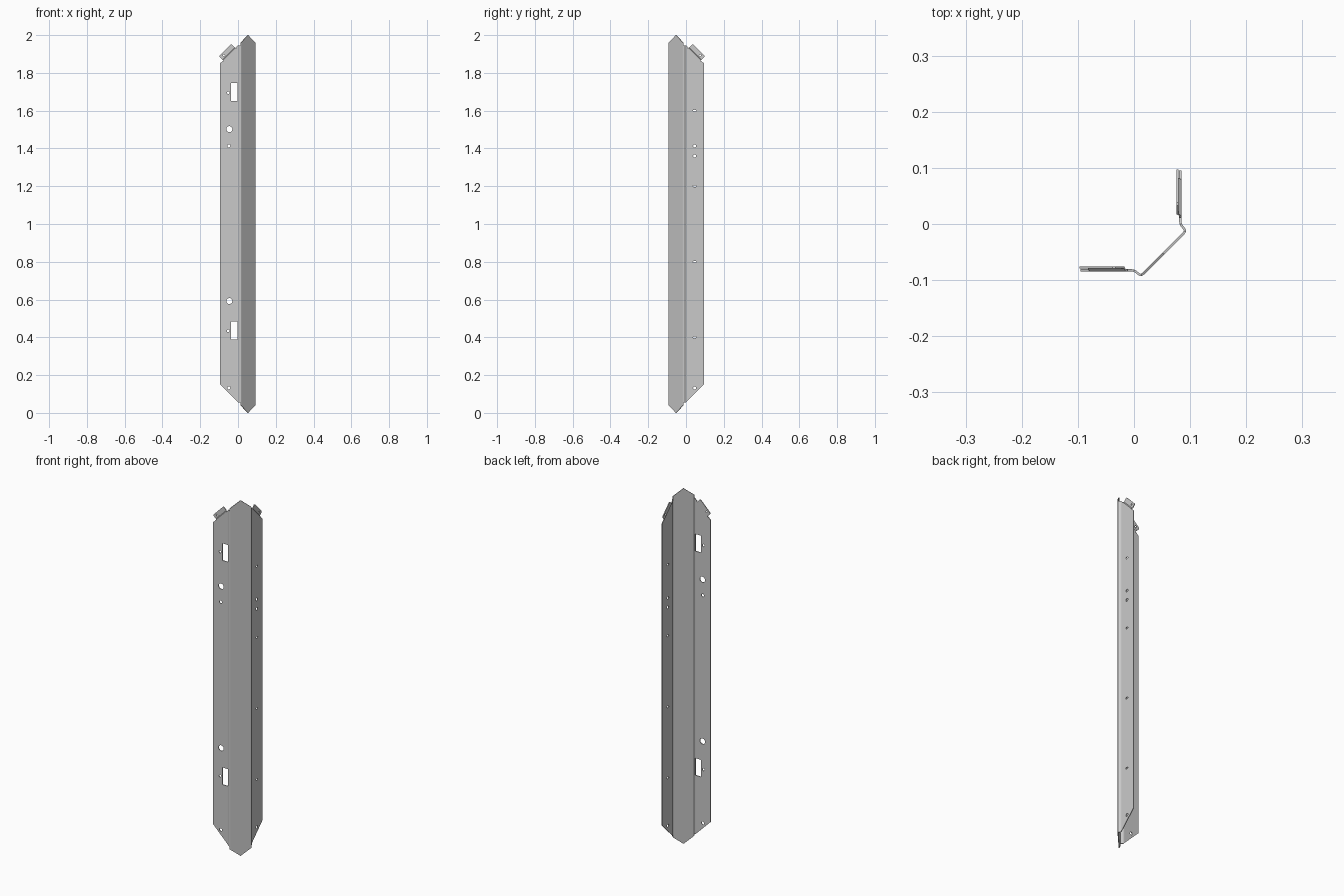
import bpy, bmesh
from math import sin, cos, tau, sqrt
from mathutils import Vector

if "Cube" in bpy.data.objects:
    bpy.data.objects.remove(bpy.data.objects["Cube"])

THICK = 0.004
HEIGHT = 2.0
CUT_Z = 1.945          # height where the slanted flange cut starts
BEND = 0.005           # half-length of each rounded bend

# Folded cross-section, from one flange edge to the other
half = [(-0.095, -0.0825), (0.0, -0.0825), (0.0125, -0.0925)]
profile = [Vector(p) for p in half + [(-y, -x) for x, y in reversed(half)]]
lengths = [0.0]
for a, b in zip(profile, profile[1:]):
    lengths.append(lengths[-1] + (b - a).length)
stations = [s - lengths[-1] / 2 for s in lengths]
EDGE, FLANGE, PANEL = stations[5], stations[4], stations[3]


def fold(s):
    """Point and inward normal of the folded section at sheet position s."""
    i = max(k for k in range(5) if k == 0 or s >= stations[k])
    tangent = (profile[i + 1] - profile[i]).normalized()
    point = profile[i] + tangent * (s - stations[i])
    for k in range(1, 5):
        t = (s - stations[k] + BEND) / (2 * BEND)
        if 0 < t < 1:
            before = (profile[k] - profile[k - 1]).normalized()
            after = (profile[k + 1] - profile[k]).normalized()
            point = profile[k] + BEND * (after * t * t - before * (1 - t) ** 2)
            tangent = before.lerp(after, t).normalized()
    return point, Vector((-tangent.y, tangent.x))


def slant(t, d):
    """Point t along the slanted cut and d beyond it, on the flat sheet."""
    return (FLANGE + (t + d) / sqrt(2), CUT_Z + (d - t) / sqrt(2))


def oval(u, z, r, rz=None):
    return [(u + r * cos(k * tau / 20), z + (rz or r) * sin(k * tau / 20))
            for k in range(20)]


def box(u0, u1, z0, z1):
    return [(u0, z0), (u1, z0), (u1, z1), (u0, z1)]


# Outline of the flat blank: pointed centre, slanted flanges, top tabs
tab = [(0.017, 0), (0.017, -0.003), (0.020, -0.003), (0.020, 0.026),
       (0.024, 0.030), (0.107, 0.030), (0.111, 0.026), (0.111, -0.003),
       (0.114, -0.003), (0.114, 0)]
right = [(0, HEIGHT), (PANEL, 1.958), (PANEL, CUT_Z), (FLANGE, CUT_Z)]
right += [slant(t, d) for t, d in tab]
right += [(EDGE, CUT_Z - EDGE + FLANGE), (EDGE, 0.15),
          (FLANGE, 0.056), (PANEL, 0.056), (PANEL, 0.042), (0, 0)]
outline = right + [(-u, z) for u, z in right[-2:0:-1]]

# Openings in the left-hand flange of the sheet
loops = [outline]
for z in (0.437, 1.698):
    loops.append(box(-FLANGE - 0.037, -FLANGE - 0.001, z - 0.048, z + 0.048))
    loops.append(oval(-FLANGE - 0.052, z - 0.003, 0.007))
for z in (0.592, 1.502):
    loops.append(oval(-FLANGE - 0.046, z, 0.016))
for z in (0.132, 1.413):
    loops.append(oval(-FLANGE - 0.048, z, 0.008))

# Openings in the other flange: small slots and round holes
for z in (0.40, 0.80, 1.20, 1.60):
    loops.append(oval(FLANGE + 0.046, z, 0.009, 0.005))
for z in (0.132, 1.36, 1.413):
    loops.append(oval(FLANGE + 0.046, z, 0.008))

# One pin hole per tab
for side in (-1, 1):
    u, z = slant(0.09, 0.016)
    loops.append(oval(side * u, z, 0.005))

# Fill and thicken the blank as a flat curve, then turn it into a mesh
curve = bpy.data.curves.new("blank", 'CURVE')
curve.dimensions = '2D'
curve.fill_mode = 'BOTH'
curve.extrude = THICK / 2
for pts in loops:
    spline = curve.splines.new('POLY')
    spline.points.add(len(pts) - 1)
    for p, (u, z) in zip(spline.points, pts):
        p.co = (u, z, 0, 1)
    spline.use_cyclic_u = True
blank = bpy.data.objects.new("blank", curve)
bpy.context.collection.objects.link(blank)
deps = bpy.context.evaluated_depsgraph_get()
mesh = bpy.data.meshes.new_from_object(blank.evaluated_get(deps))
bpy.data.objects.remove(blank)

bm = bmesh.new()
bm.from_mesh(mesh)
bmesh.ops.remove_doubles(bm, verts=bm.verts, dist=1e-5)


def crease(point, normal):
    geom = bm.verts[:] + bm.edges[:] + bm.faces[:]
    bmesh.ops.bisect_plane(bm, geom=geom, dist=1e-6,
                           plane_co=point, plane_no=normal)


# Score the rounded bends and the two step lines of each tab
STEP0, STEP1 = 0.001, 0.005
for s in stations[1:-1]:
    for k in range(-2, 3):
        crease((s + BEND * k / 2, 0, 0), (1, 0, 0))
for side in (-1, 1):
    for d in (STEP0, STEP1):
        u, z = slant(0, d)
        crease((side * u, z, 0), (side, 1, 0))

# Fold the sheet along the cross-section and step the tabs inward
for v in bm.verts:
    s, z, height = v.co
    point, normal = fold(s)
    d = (abs(s) - FLANGE + z - CUT_Z) / sqrt(2)
    step = 0.005 * min(max((d - STEP0) / (STEP1 - STEP0), 0), 1)
    point += normal * (height + step)
    v.co = (point.x, point.y, z)
bmesh.ops.recalc_face_normals(bm, faces=bm.faces)
for face in bm.faces:
    face.smooth = False
bm.to_mesh(mesh)
bm.free()

bracket = bpy.data.objects.new("folded_corner_bracket", mesh)
mesh.name = "folded_corner_bracket"
bpy.context.collection.objects.link(bracket)

# Plain grey metal
steel = bpy.data.materials.new("grey_steel")
steel.use_nodes = True
colour = (0.59, 0.59, 0.59, 1)
steel.diffuse_color = colour
steel.node_tree.nodes["Principled BSDF"].inputs["Base Color"].default_value = colour
mesh.materials.clear()
mesh.materials.append(steel)
